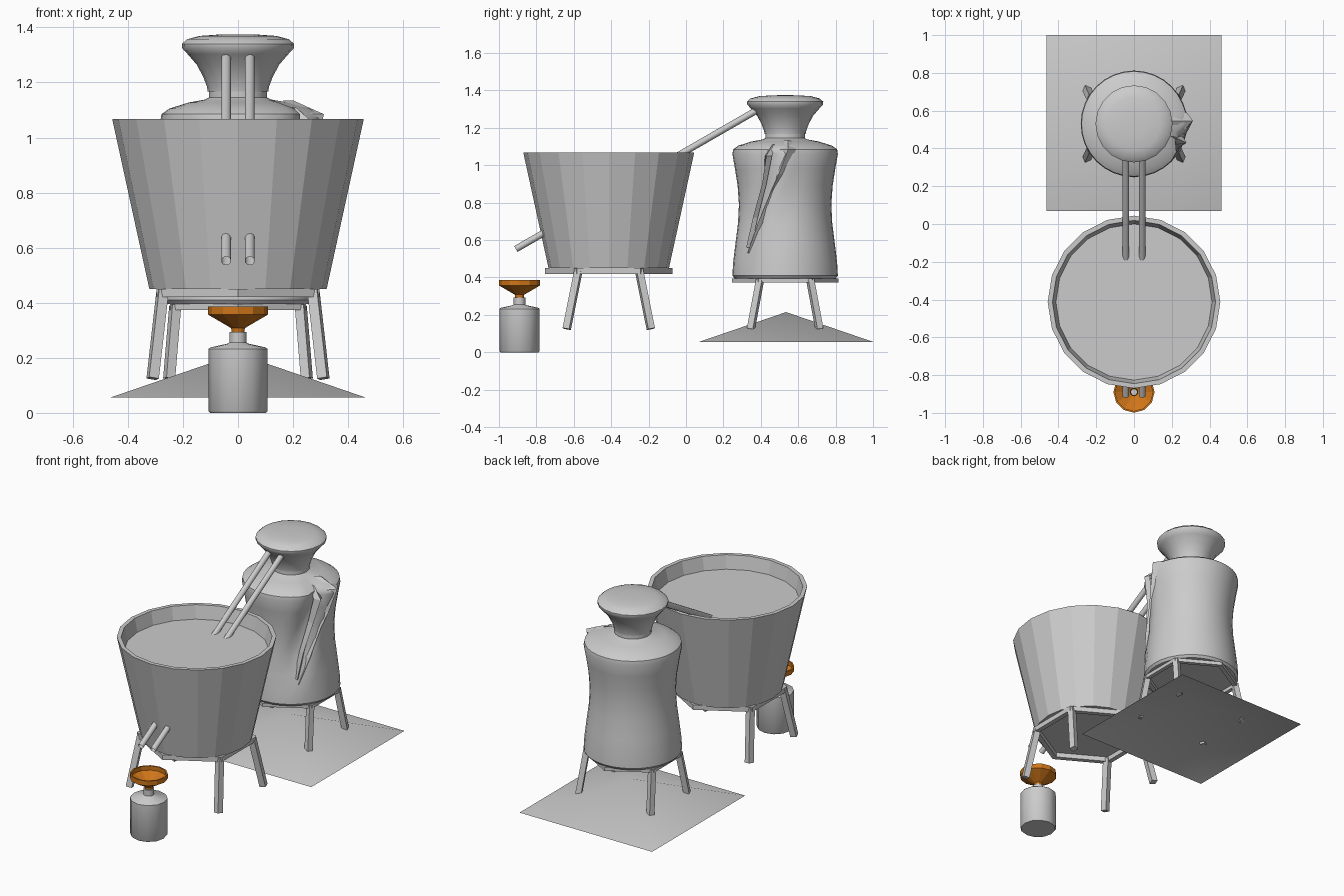
import bpy, bmesh
from math import sin, cos, pi, radians, exp, atan2, degrees
from mathutils import Vector

if "Cube" in bpy.data.objects:
    bpy.data.objects.remove(bpy.data.objects["Cube"])

TUB_Y, STILL_Y, JUG_Y = -0.413, 0.53, -0.89


def finish(name, bm, smooth=None):
    bmesh.ops.remove_doubles(bm, verts=bm.verts, dist=0.0002)
    me = bpy.data.meshes.new(name)
    bm.to_mesh(me)
    bm.free()
    ob = bpy.data.objects.new(name, me)
    bpy.context.collection.objects.link(ob)
    if smooth:
        bpy.ops.object.select_all(action='DESELECT')
        ob.select_set(True)
        bpy.context.view_layer.objects.active = ob
        bpy.ops.object.shade_smooth_by_angle(angle=radians(smooth))
    return ob


def lathe(name, profile, y, n, smooth=None, deform=None):
    """Revolve (radius, z) points round a vertical axis at (0, y)."""
    bm = bmesh.new()
    rings = []
    for r, z in profile:
        ring = []
        for i in range(n):
            a = 2 * pi * i / n
            rr = deform(a, r, z) if deform else r
            ring.append(bm.verts.new((rr * cos(a), y + rr * sin(a), z)))
        rings.append(ring)
    for lo, hi in zip(rings, rings[1:]):
        for i in range(n):
            j = (i + 1) % n
            bm.faces.new((lo[i], lo[j], hi[j], hi[i]))
    return finish(name, bm, smooth)


def bar(bm, p, q, w, sides=4, caps=True):
    """Straight prism between two points."""
    p, q = Vector(p), Vector(q)
    d = q - p
    rot = d.to_track_quat('Z', 'Y').to_matrix().to_4x4()
    rot.translation = (p + q) / 2
    geo = bmesh.ops.create_cone(bm, cap_ends=caps, segments=sides, radius1=w,
                                radius2=w, depth=d.length, matrix=rot)
    return geo['verts']


def stand(name, y, r, z0, z1, foot, foot_z, leg):
    """Hollow hexagonal frame with four splayed legs."""
    inner = r * 0.9
    lathe_ring = [(inner, z0), (r, z0), (r, z1), (inner, z1), (inner, z0)]
    bm = bmesh.new()
    rings = [[bm.verts.new((rr * sin(k * pi / 3), y - rr * cos(k * pi / 3), z))
              for k in range(6)] for rr, z in lathe_ring]
    for lo, hi in zip(rings, rings[1:]):
        for i in range(6):
            j = (i + 1) % 6
            bm.faces.new((lo[i], lo[j], hi[j], hi[i]))
    for sx in (-1, 1):
        for sy in (-1, 1):
            top = (sx * r * 0.80, y + sy * r * 0.47, z1 - 0.006)
            bar(bm, top, (sx * foot[0], y + sy * foot[1], foot_z), leg)
    return finish(name, bm)


# Cooling tub with its water surface and stand
lathe("cooling_tub", [(0, 0.45), (0.322, 0.45), (0.457, 1.068), (0.432, 1.068),
                      (0.41, 0.97)], TUB_Y, 20)
lathe("tub_water", [(0.42, 0.985), (0, 0.985)], TUB_Y, 20)
stand("tub_stand", TUB_Y, 0.342, 0.42, 0.45, (0.31, 0.225), 0.125, 0.026)


# Still body, with a crumpled dent running down its right side
def fold_line(z):
    t = max(0.0, min(1.0, (z - 0.5) / 0.63))
    return -50 + 46 * t


def crumple(a, r, z):
    if r < 0.12 or z < 0.48 or z > 1.135:
        return r
    deg = degrees(atan2(sin(a), cos(a)))
    d = deg - fold_line(z)
    fade = min(1.0, (z - 0.47) / 0.25)
    return r * (1 - 0.16 * fade * exp(-((d + 12) / 11) ** 2)
                + 0.06 * fade * exp(-((d - 8) / 8) ** 2))


lathe("still_body", [(0, 0.395), (0.27, 0.395), (0.282, 0.41), (0.278, 0.48), (0.266, 0.58),
                     (0.252, 0.69), (0.247, 0.79), (0.254, 0.89), (0.268, 0.98),
                     (0.282, 1.06), (0.278, 1.085), (0.25, 1.105), (0.18, 1.127),
                     (0.12, 1.138), (0.106, 1.145), (0.106, 1.175)],
      STILL_Y, 32, 40, crumple)

# Loose folded skin along the dent: angle, height, radius, half width
FOLDS = {"upper_fold": [(4, 1.135, .20, 5), (3, 1.085, .312, 9), (-7, .95, .288, 6),
                        (-16, .86, .272, 4), (-32, .69, .275, 5), (-46, .53, .28, 1)],
         "lower_fold": [(-18, 1.11, .22, 3), (-20, 1.05, .296, 5), (-27, .9, .27, 3),
                        (-40, .72, .268, 3), (-48, .56, .28, 3)]}
for name, path in FOLDS.items():
    bm = bmesh.new()
    rows = [[bm.verts.new((rr * cos(radians(a + s)), STILL_Y + rr * sin(radians(a + s)), z))
             for s, rr in ((-w, r - 0.04), (0, r), (w, r - 0.025))] for a, z, r, w in path]
    for u, v in zip(rows, rows[1:]):
        for i in range(2):
            bm.faces.new((v[i], v[i + 1], u[i + 1], u[i]))
    finish(name, bm)

# Flared still head
lathe("still_head", [(0.11, 1.168), (0.113, 1.185), (0.126, 1.22), (0.15, 1.265), (0.183, 1.303),
                     (0.203, 1.325), (0.204, 1.34), (0.185, 1.357), (0.14, 1.369),
                     (0.07, 1.374), (0, 1.375)], STILL_Y, 20, 45)
lathe("head_underside", [(0, 1.168), (0.11, 1.168)], STILL_Y, 20)
stand("still_stand", STILL_Y, 0.285, 0.373, 0.395, (0.25, 0.183), 0.125, 0.024)

# Two straight pipes from the head through the tub
for side, x in (("left", -0.043), ("right", 0.043)):
    bm = bmesh.new()
    bar(bm, (x, 0.42, 1.318), (x, -0.91, 0.552), 0.018, 10, False)
    finish(side + "_pipe", bm, 40)

# Fire cover: a shallow open pyramid under the still
bm = bmesh.new()
base = [bm.verts.new((sx * 0.463, STILL_Y + 0.005 + sy * 0.465, 0.056))
        for sx, sy in ((-1, -1), (1, -1), (1, 1), (-1, 1))]
apex = bm.verts.new((0, STILL_Y + 0.005, 0.215))
for i in range(4):
    bm.faces.new((base[i], base[(i + 1) % 4], apex))
finish("fire_mound", bm, 40)

# Jug and orange funnel
lathe("jug", [(0, 0), (0.102, 0), (0.108, 0.008), (0.108, 0.232), (0.1, 0.238), (0.035, 0.252),
              (0.031, 0.256), (0.031, 0.293), (0.022, 0.293), (0.022, 0.26)], JUG_Y, 12, 40)
funnel = lathe("funnel", [(0.02, 0.27), (0.025, 0.308), (0.109, 0.357), (0.109, 0.387),
                          (0.1, 0.387), (0.1, 0.36), (0.02, 0.315), (0.016, 0.27)],
               JUG_Y, 12)
orange = bpy.data.materials.new("orange_plastic")
orange.diffuse_color = (0.62, 0.18, 0.01, 1)
orange.use_nodes = True
orange.node_tree.nodes["Principled BSDF"].inputs["Base Color"].default_value = orange.diffuse_color
funnel.data.materials.append(orange)
